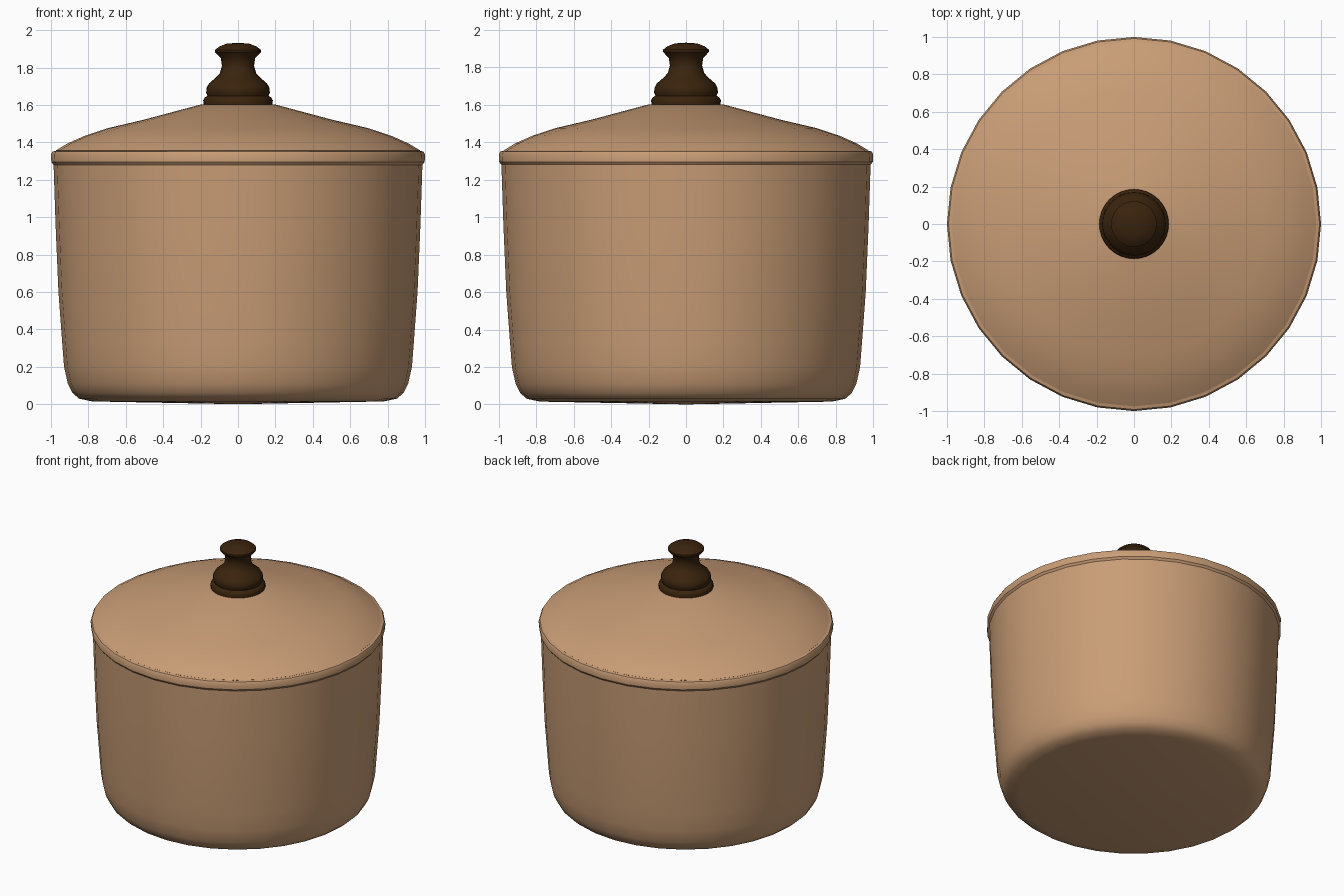
import bpy, bmesh, math

if "Cube" in bpy.data.objects:
    bpy.data.objects.remove(bpy.data.objects["Cube"])

SIDES = 32


def material(name, colour):
    mat = bpy.data.materials.new(name)
    mat.diffuse_color = (*colour, 1)
    mat.use_nodes = True
    mat.node_tree.nodes["Principled BSDF"].inputs["Base Color"].default_value = mat.diffuse_color
    return mat


def lathe(name, profile, mat, angle=35):
    """Spin a (radius, height) profile around the z axis."""
    bm = bmesh.new()
    verts = [bm.verts.new((r, 0, z)) for r, z in profile]
    edges = [bm.edges.new(pair) for pair in zip(verts, verts[1:])]
    bmesh.ops.spin(bm, geom=verts + edges, cent=(0, 0, 0), axis=(0, 0, 1),
                   angle=2 * math.pi, steps=SIDES)
    bmesh.ops.remove_doubles(bm, verts=bm.verts, dist=0.0005)
    bmesh.ops.recalc_face_normals(bm, faces=bm.faces)
    mesh = bpy.data.meshes.new(name)
    bm.to_mesh(mesh)
    bm.free()
    mesh.materials.append(mat)
    obj = bpy.data.objects.new(name, mesh)
    bpy.context.collection.objects.link(obj)
    bpy.ops.object.select_all(action='DESELECT')
    obj.select_set(True)
    bpy.context.view_layer.objects.active = obj
    bpy.ops.object.shade_smooth_by_angle(angle=math.radians(angle))
    return obj


clay = material("tan clay", (0.58, 0.335, 0.18))
wood = material("dark wood", (0.042, 0.017, 0.004))

# Pot: rounded base, slightly flared wall, rolled rim, thin inner wall
lathe("pot", [
    (0, 0.0), (0.78, 0.015), (0.85, 0.03), (0.885, 0.06), (0.91, 0.11),
    (0.93, 0.2), (0.94, 0.33), (0.96, 0.6), (0.975, 0.95), (0.986, 1.28),
    (0.998, 1.295), (1.0, 1.335), (0.992, 1.35), (0.97, 1.356),
    (0.95, 1.34), (0.94, 0.9), (0.9, 0.25), (0.85, 0.08), (0, 0.05)], clay)

# Lid: shallow cone with a rounded shoulder, flat underside
lathe("lid", [
    (0, 1.345), (0.965, 1.345), (0.975, 1.356), (0.91, 1.395), (0.82, 1.435),
    (0.7, 1.475), (0.5, 1.522), (0.2, 1.602), (0, 1.607)], clay)

# Knob: stepped foot, waisted neck and flared cap
lathe("knob", [
    (0, 1.6), (0.185, 1.6), (0.186, 1.625), (0.178, 1.64), (0.163, 1.648),
    (0.17, 1.665), (0.169, 1.69), (0.155, 1.715), (0.12, 1.745),
    (0.097, 1.77), (0.086, 1.81), (0.092, 1.85), (0.122, 1.882),
    (0.122, 1.895), (0.1, 1.912), (0.06, 1.928), (0, 1.932)], wood)
